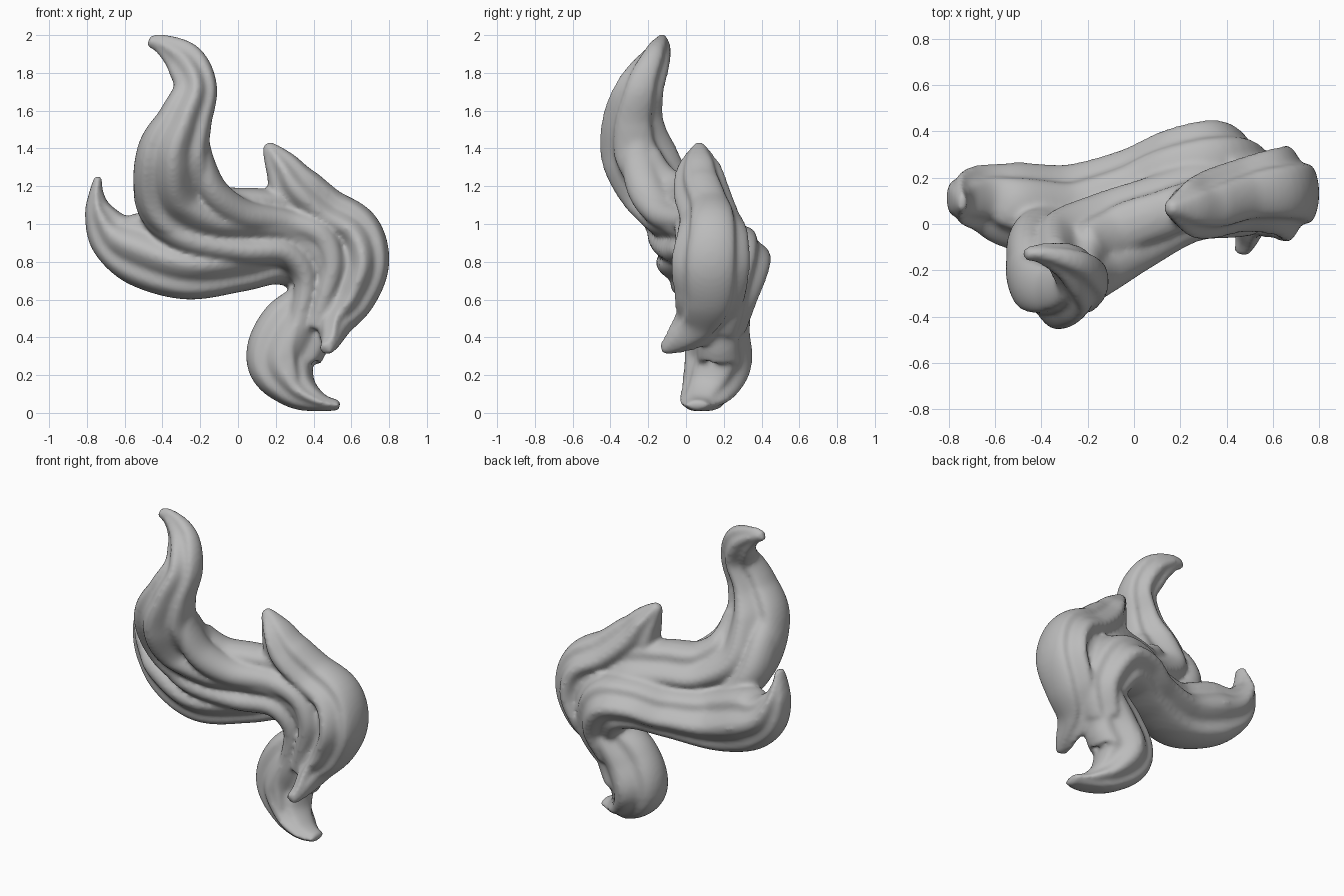
import bpy
import bmesh
import math
from mathutils import Vector

old = bpy.data.objects.get("Cube")
if old:
    bpy.data.objects.remove(old, do_unlink=True)

SIDES = 40
STEPS = 8


def catmull(a, b, c, d, t):
    """Smooth interpolation between the points b and c."""
    return (b * 2 + (c - a) * t + (a * 2 - b * 5 + c * 4 - d) * t ** 2
            + (b * 3 - a - c * 3 + d) * t ** 3) / 2


def resample(points):
    vectors = [Vector(p) for p in points]
    padded = [vectors[0]] + vectors + [vectors[-1]]
    samples = []
    for i in range(len(vectors) - 1):
        for step in range(STEPS):
            samples.append(catmull(*padded[i:i + 4], step / STEPS))
    samples.append(vectors[-1])
    return samples


def add_strand(bm, points, groove):
    """Sweep a grooved lens section; points hold x, y, z, half width, half depth."""
    samples = resample(points)
    centres = [Vector(s[:3]) for s in samples]
    rings = []
    for i, sample in enumerate(samples):
        tangent = centres[min(i + 1, len(centres) - 1)] - centres[max(i - 1, 0)]
        tangent.normalize()
        across = Vector((tangent.z, 0, -tangent.x)).normalized()
        outward = tangent.cross(across)
        width, depth = max(sample[3], 0.015), max(sample[4], 0.015)
        ring = []
        for k in range(SIDES):
            angle = math.tau * k / SIDES
            u, v = math.cos(angle), math.sin(angle)
            valley = 1 - groove * (1 - abs(math.cos(math.pi * u)))
            offset = across * (u * width) + outward * (v * depth * valley)
            ring.append(bm.verts.new(centres[i] + offset))
        rings.append(ring)
    for low, high in zip(rings, rings[1:]):
        for k in range(SIDES):
            n = (k + 1) % SIDES
            bm.faces.new((low[k], low[n], high[n], high[k]))
    bm.faces.new(rings[0][::-1])
    bm.faces.new(rings[-1])


# Tall lock rising at the right-hand side and flowing into the body
tall_lock = [
    (-.475, -.13, 1.97, .03, .03), (-.39, -.13, 1.945, .06, .05),
    (-.28, -.17, 1.86, .105, .09), (-.225, -.24, 1.72, .115, .13),
    (-.28, -.28, 1.55, .145, .165), (-.34, -.25, 1.36, .20, .20),
    (-.31, -.13, 1.14, .22, .19), (-.12, -.04, 1.02, .19, .18),
    (.1, .04, 1.0, .19, .17), (.3, .12, .95, .21, .16),
    (.46, .16, .78, .19, .17), (.45, .17, .58, .12, .15),
    (.4, .17, .42, .08, .1)]

# Crest running from the inner edge of the tall lock across the body
inner_crest = [
    (-.19, -.26, 1.48, .03, .05), (-.18, -.25, 1.32, .06, .09),
    (-.12, -.2, 1.16, .08, .10), (.03, -.1, 1.05, .08, .10),
    (.25, 0, 1.01, .07, .08), (.43, .02, .95, .07, .08),
    (.5, .02, .8, .06, .07), (.46, .03, .62, .05, .06),
    (.4, .05, .45, .04, .05)]

# Crest along the outer edge of the tall lock, down into the tail
outer_crest = [
    (-.43, -.22, 1.45, .03, .04), (-.46, -.17, 1.28, .085, .12),
    (-.43, -.08, 1.08, .10, .14), (-.27, -.05, .92, .085, .15),
    (.02, 0, .86, .08, .14), (.25, .06, .85, .08, .13),
    (.36, .1, .72, .07, .12), (.33, .1, .52, .06, .1),
    (.27, .08, .34, .05, .09), (.3, .06, .16, .03, .07)]

# Low lock curling upward at the far end, then turning down behind the body
low_lock = [
    (-.74, .09, 1.25, .02, .04), (-.75, .1, 1.16, .04, .08),
    (-.735, .11, 1.06, .08, .12), (-.66, .11, .94, .14, .15),
    (-.52, .08, .87, .195, .19), (-.27, .05, .79, .19, .21),
    (0, .13, .8, .16, .2), (.2, .22, .84, .16, .2),
    (.36, .26, .8, .17, .19), (.45, .22, .62, .15, .16),
    (.4, .18, .45, .12, .14)]

# Short lock hooking up, then running down the outer side
hooked_lock = [
    (.145, .07, 1.42, .025, .03), (.175, .07, 1.385, .05, .06),
    (.235, .07, 1.3, .095, .12), (.31, .08, 1.18, .14, .15),
    (.45, .12, 1.05, .15, .16), (.61, .14, .95, .15, .19),
    (.66, .13, .79, .14, .21), (.60, .12, .62, .13, .19),
    (.52, .06, .48, .09, .14), (.49, -.05, .38, .05, .08),
    (.465, -.125, .335, .035, .035)]

# Tail sweeping to the base
tail = [
    (.54, .06, .04, .025, .06), (.43, .07, .058, .052, .11),
    (.31, .12, .13, .115, .15), (.235, .17, .27, .19, .18),
    (.3, .17, .43, .2, .17), (.42, .19, .6, .15, .16),
    (.48, .2, .8, .16, .15), (.42, .18, .96, .1, .1)]

bm = bmesh.new()
for path, groove in ((tall_lock, .38), (inner_crest, 0), (outer_crest, 0),
                     (low_lock, .32), (hooked_lock, .34), (tail, .3)):
    add_strand(bm, path, groove)
bmesh.ops.recalc_face_normals(bm, faces=bm.faces)
mesh = bpy.data.meshes.new("strands")
bm.to_mesh(mesh)
bm.free()
swirl = bpy.data.objects.new("flowing_locks", mesh)
bpy.context.scene.collection.objects.link(swirl)

# Fuse the strands into one soft sculpted surface
fuse = swirl.modifiers.new("fuse", 'REMESH')
fuse.mode = 'VOXEL'
fuse.voxel_size = .014
soften = swirl.modifiers.new("soften", 'SMOOTH')
soften.factor = .5
soften.iterations = 7
graph = bpy.context.evaluated_depsgraph_get()
fused = bpy.data.meshes.new_from_object(swirl.evaluated_get(graph))
swirl.modifiers.clear()
swirl.data = fused

grey = bpy.data.materials.new("plain_grey")
grey.use_nodes = True
colour = (.5, .5, .5, 1)
grey.diffuse_color = colour
grey.node_tree.nodes["Principled BSDF"].inputs["Base Color"].default_value = colour
fused.materials.clear()
fused.materials.append(grey)
for face in fused.polygons:
    face.use_smooth = True
    face.material_index = 0
